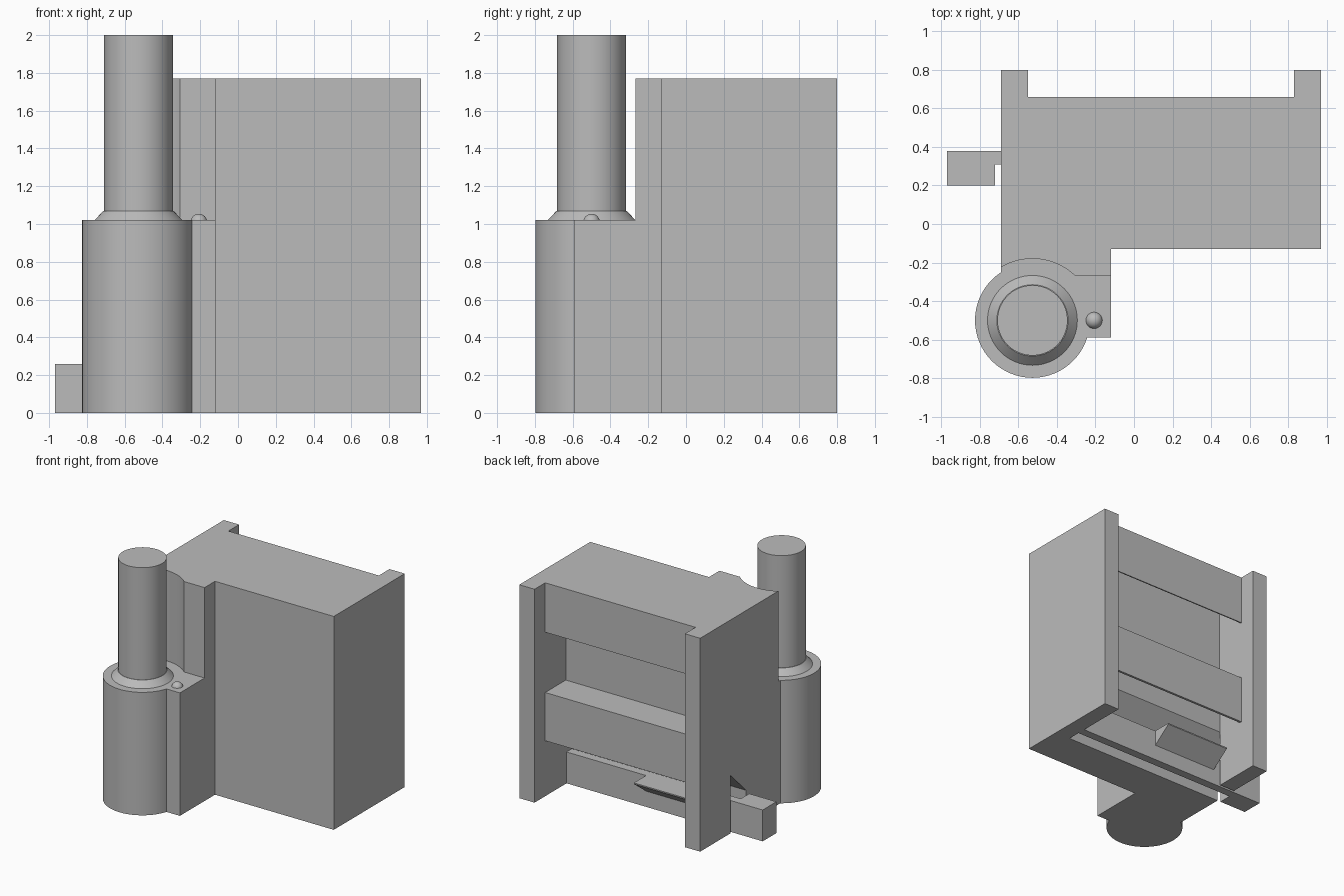
import bpy, bmesh, math
from mathutils import Matrix, Vector

cube = bpy.data.objects.get("Cube")
if cube:
    bpy.data.objects.remove(cube, do_unlink=True)

grey = bpy.data.materials.new("plain_grey")
grey.use_nodes = True
colour = (0.5, 0.5, 0.5, 1)
grey.diffuse_color = colour
grey.node_tree.nodes["Principled BSDF"].inputs["Base Color"].default_value = colour


def finish(name, bm, smooth=False):
    bmesh.ops.recalc_face_normals(bm, faces=bm.faces)
    mesh = bpy.data.meshes.new(name)
    bm.to_mesh(mesh)
    bm.free()
    mesh.materials.append(grey)
    obj = bpy.data.objects.new(name, mesh)
    bpy.context.collection.objects.link(obj)
    if smooth:
        bpy.ops.object.select_all(action='DESELECT')
        obj.select_set(True)
        bpy.context.view_layer.objects.active = obj
        bpy.ops.object.shade_smooth_by_angle(angle=math.radians(30))
    return obj


def extrude(name, points, shift, smooth=False):
    """Closed outline pushed along a vector."""
    bm = bmesh.new()
    face = bm.faces.new([bm.verts.new(p) for p in points])
    result = bmesh.ops.extrude_face_region(bm, geom=[face], use_keep_orig=True)
    moved = [v for v in result["geom"] if isinstance(v, bmesh.types.BMVert)]
    bmesh.ops.translate(bm, verts=moved, vec=Vector(shift))
    return finish(name, bm, smooth)


def side_profile(name, x0, x1, yz):
    return extrude(name, [(x0, y, z) for y, z in yz], (x1 - x0, 0, 0))


def plan(name, z0, z1, xy, smooth=False):
    return extrude(name, [(x, y, z0) for x, y in xy], (0, 0, z1 - z0), smooth)


def box(name, x0, x1, y0, y1, z0, z1):
    return plan(name, z0, z1, [(x0, y0), (x1, y0), (x1, y1), (x0, y1)])


def turned(name, r0, r1, z0, z1):
    bm = bmesh.new()
    bmesh.ops.create_cone(bm, cap_ends=True, segments=64, radius1=r0, radius2=r1, depth=z1 - z0,
                          matrix=Matrix.Translation((AXIS_X, AXIS_Y, (z0 + z1) / 2)))
    return finish(name, bm, True)


AXIS_X, AXIS_Y = -0.527, -0.5
TOP, SHELF = 1.77, 1.02
FRONT, BACK = -0.13, 0.8

# Housing core: rail channel, undercut hooks and the sloping latch slot
side_profile("housing_core", -0.55, 0.83, [
    (FRONT, 0), (0.2, 0), (0.2, 0.28), (0.4, 0.48), (0.4, 0.7), (0.64, 0.46), (0.66, 0.46),
    (0.66, 0.86), (0.39, 0.86), (0.39, 1.62), (0.65, 1.36), (0.66, 1.36), (0.66, TOP), (FRONT, TOP)])

# End walls; the right one is open where the latch passes through
box("left_end_wall", 0.83, 0.97, FRONT, BACK, 0, TOP)
side_profile("right_end_wall", -0.69, -0.55, [
    (FRONT, 0), (0.2, 0), (0.2, 0.28), (0.4, 0.48), (0.4, 0), (BACK, 0), (BACK, TOP), (FRONT, TOP)])

# Sliding latch with its handle and wedge catch
box("latch_bar", -0.72, 0.83, 0.31, 0.38, 0, 0.26)
box("latch_handle", -0.97, -0.72, 0.2, 0.38, 0, 0.26)
side_profile("latch_catch", -0.5, 0.1, [(0.38, 0.13), (0.54, 0.25), (0.54, 0.26), (0.38, 0.26)])

# Front column, hollowed above the shelf around the shaft
box("column_base", -0.69, -0.12, -0.59, FRONT, 0, SHELF)
hollow = 0.32
start = math.acos((-0.69 - AXIS_X) / hollow)
end = math.asin((-0.267 - AXIS_Y) / hollow)
arc = []
for i in range(21):
    a = start + (end - start) * i / 20
    arc.append((AXIS_X + hollow * math.cos(a), AXIS_Y + hollow * math.sin(a)))
plan("column_upper", SHELF, TOP, arc + [(-0.12, -0.267), (-0.12, FRONT), (-0.69, FRONT)], True)

# Round socket, collar and shaft
turned("round_socket", 0.298, 0.298, 0, SHELF)
turned("shaft_collar", 0.233, 0.185, SHELF, 1.07)
turned("shaft", 0.182, 0.182, 1.07, 2)

# Small indicator dome
bm = bmesh.new()
bmesh.ops.create_uvsphere(bm, u_segments=24, v_segments=12, radius=0.044,
                          matrix=Matrix.Translation((-0.207, -0.5, 1.01)))
finish("indicator_dome", bm, True)
